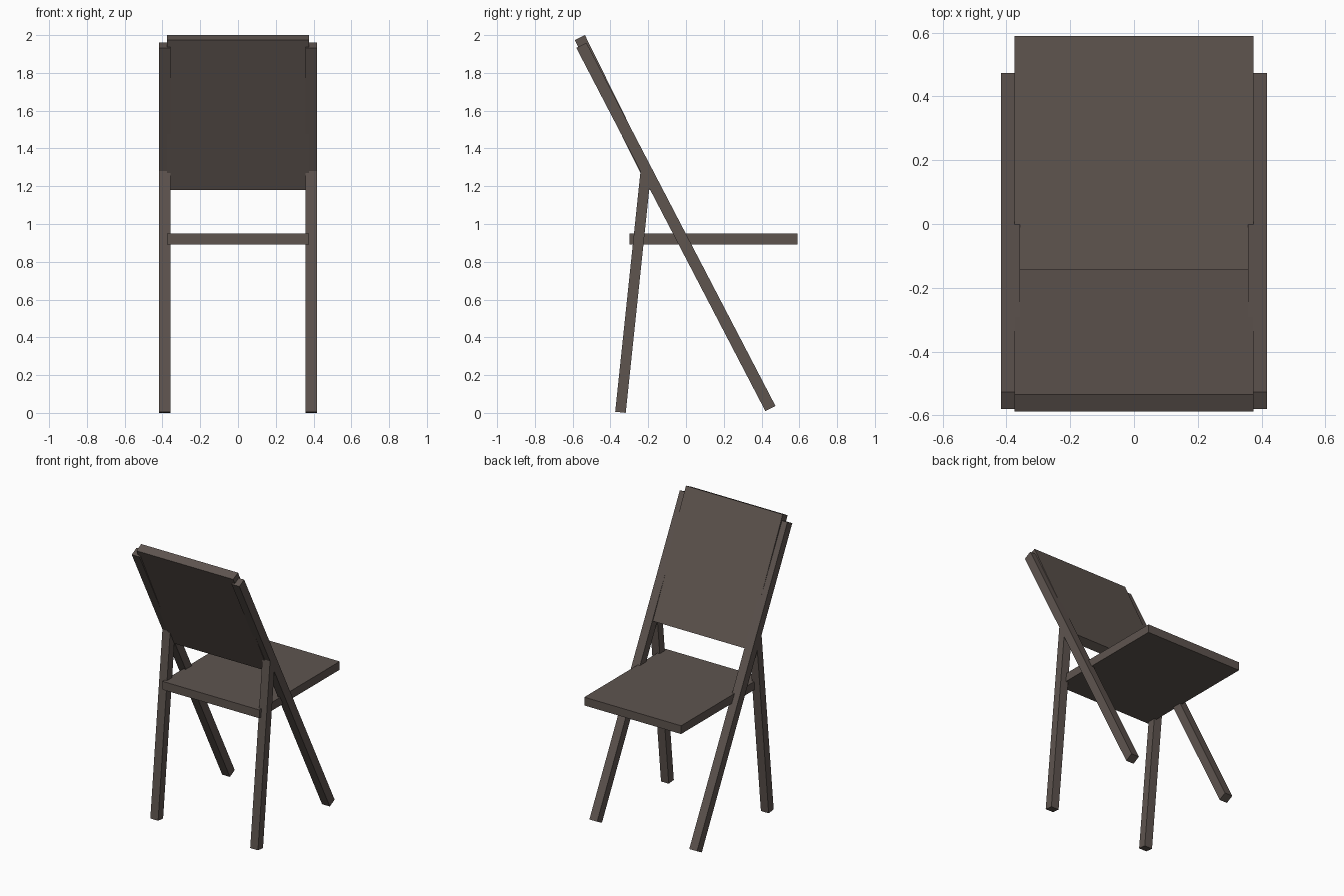
import bpy, math
from mathutils import Vector

if "Cube" in bpy.data.objects:
    bpy.data.objects.remove(bpy.data.objects["Cube"])

wood = bpy.data.materials.new("dark brown wood")
wood.diffuse_color = (0.112, 0.089, 0.078, 1)
wood.use_nodes = True
wood.node_tree.nodes["Principled BSDF"].inputs["Base Color"].default_value = wood.diffuse_color


def box(name, centre, size, tilt=0.0):
    """Box tilted about the x axis."""
    bpy.ops.mesh.primitive_cube_add(size=1, location=centre)
    ob = bpy.context.object
    ob.name = name
    ob.scale = size
    ob.rotation_euler = (tilt, 0, 0)
    bpy.ops.object.transform_apply(location=False, rotation=True, scale=True)
    ob.data.materials.append(wood)
    return ob


def beam(name, x, start, end, width, depth):
    """Straight bar between two (y, z) points in the side plane."""
    a, b = Vector(start), Vector(end)
    d, m = b - a, (a + b) / 2
    return box(name, (x, m.x, m.y), (width, depth, d.length), math.atan2(-d.x, d.y))


# Seat board
box("seat", (0, 0.145, 0.92), (0.75, 0.89, 0.058))

# Backrest panel, slightly steeper than the legs that carry it
beam("backrest", 0, (-0.170, 1.193), (-0.562, 1.987), 0.75, 0.06)

# Long slanted legs and short props, one pair per side
for side, x in (("left", -0.387), ("right", 0.387)):
    beam(f"long_leg_{side}", x, (0.447, 0.023), (-0.554, 1.946), 0.06, 0.06)
    beam(f"short_leg_{side}", x, (-0.347, 0.003), (-0.212, 1.285), 0.06, 0.056)
